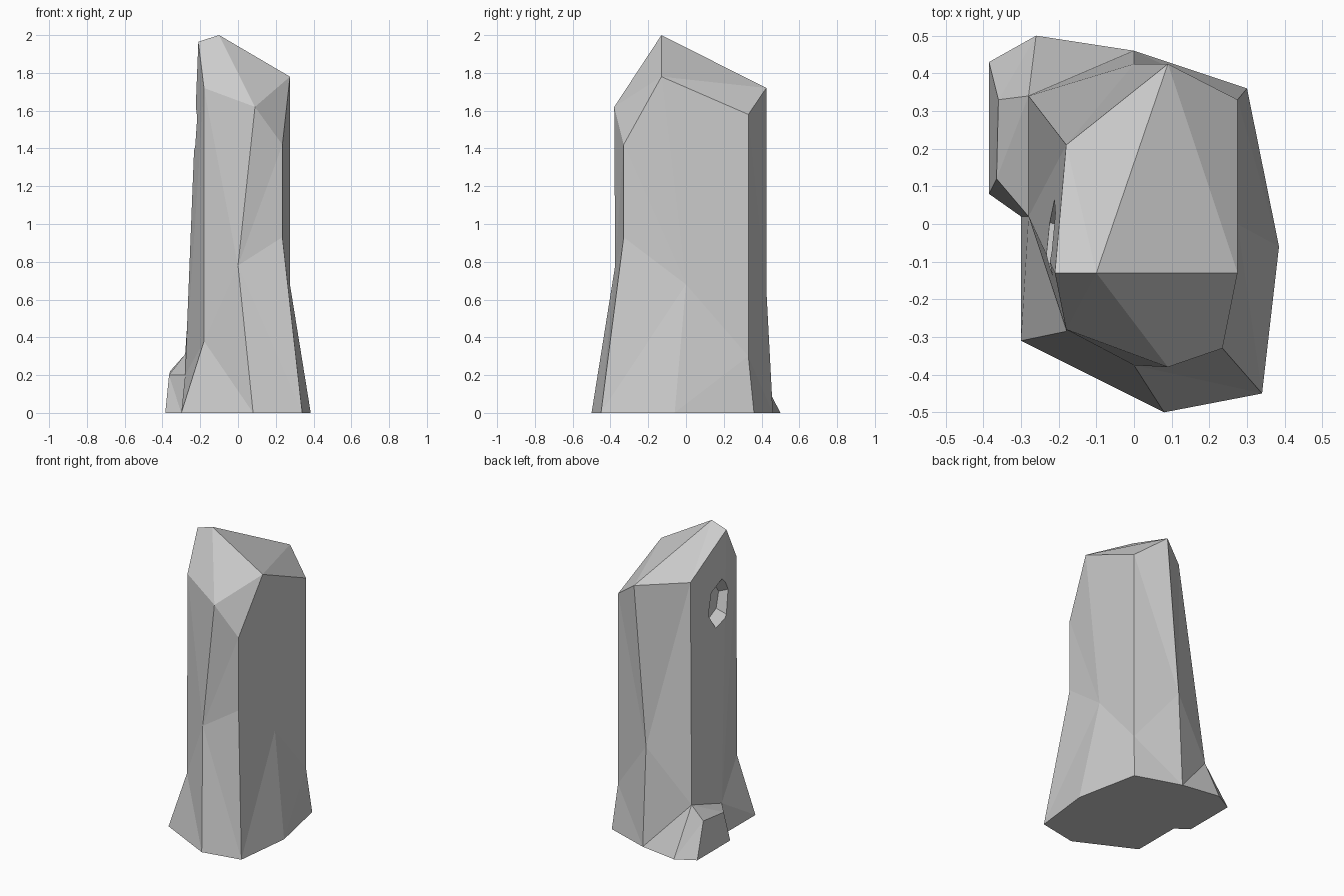
import bpy, bmesh, math
from mathutils import Matrix, Vector

if "Cube" in bpy.data.objects:
    bpy.data.objects.remove(bpy.data.objects["Cube"])

# Outline rings running counter-clockwise from the front corner
BASE = [(.08, -.5), (.34, -.45), (.385, -.06), (.3, .36), (0, .46),
        (-.26, .5), (-.385, .43), (-.385, .08), (-.3, .02), (-.3, -.31)]
MID = [(0, -.375, .78), (.235, -.33, .93), (.275, 0, .68), (.275, .33, .3), (0, .425, .66),
       (-.28, .34, .31), (-.36, .33, .22), (-.365, .12, .2), (-.28, .02, .2), (-.18, -.285, .38)]
TOP = [(.09, -.38, 1.62), (.235, -.33, 1.42), (.275, -.13, 1.78), (.275, .33, 1.58),
       (.09, .425, 1.72), (-.18, .21, 1.73), (-.21, -.13, 1.965), (-.18, -.28, 1.72)]
PEAK = (-.1, -.13, 2)


def finish(bm, name):
    bmesh.ops.recalc_face_normals(bm, faces=bm.faces)
    mesh = bpy.data.meshes.new(name)
    bm.to_mesh(mesh)
    bm.free()
    ob = bpy.data.objects.new(name, mesh)
    bpy.context.collection.objects.link(ob)
    return ob


def bridge(bm, lower, upper):
    n = len(lower)
    for i in range(n):
        j = (i + 1) % n
        bm.faces.new((lower[i], lower[j], upper[j], upper[i]))


# Pillar: flared foot, shaft, and faceted crown around the peak
bm = bmesh.new()
base = [bm.verts.new((x, y, 0)) for x, y in BASE]
mid = [bm.verts.new(p) for p in MID]
top = [bm.verts.new(p) for p in TOP]
peak = bm.verts.new(PEAK)
bm.faces.new(base[::-1])
bridge(bm, base, mid)
bm.faces.new(mid[5:9])                      # top of the protruding root
bridge(bm, mid[:6] + mid[8:], top)
for i in range(0, 8, 2):
    bm.faces.new((peak, top[i], top[i + 1], top[(i + 2) % 8]))
bmesh.ops.triangulate(bm, faces=[f for f in bm.faces if len(f.verts) == 4])
pillar = finish(bm, "stone_pillar")

# Hollow in the left side: tapered six-sided cutter
bm = bmesh.new()
bmesh.ops.create_cone(bm, cap_ends=True, segments=6, radius1=1.25, radius2=.65, depth=.11)
bm.transform(Matrix.Translation((-.222, -.035, 1.51))
             @ Matrix.Rotation(math.radians(14), 4, 'X')
             @ Matrix.Diagonal((1, .11, .165, 1))
             @ Matrix.Rotation(math.radians(90), 4, 'Y')
             @ Matrix.Rotation(math.radians(30), 4, 'Z'))
cutter = finish(bm, "hollow_cutter")
cutter.hide_render = True

mod = pillar.modifiers.new("hollow", 'BOOLEAN')
mod.operation = 'DIFFERENCE'
mod.solver = 'EXACT'
mod.object = cutter
bpy.context.view_layer.objects.active = pillar
bpy.ops.object.modifier_apply(modifier=mod.name)
bpy.data.objects.remove(cutter)
